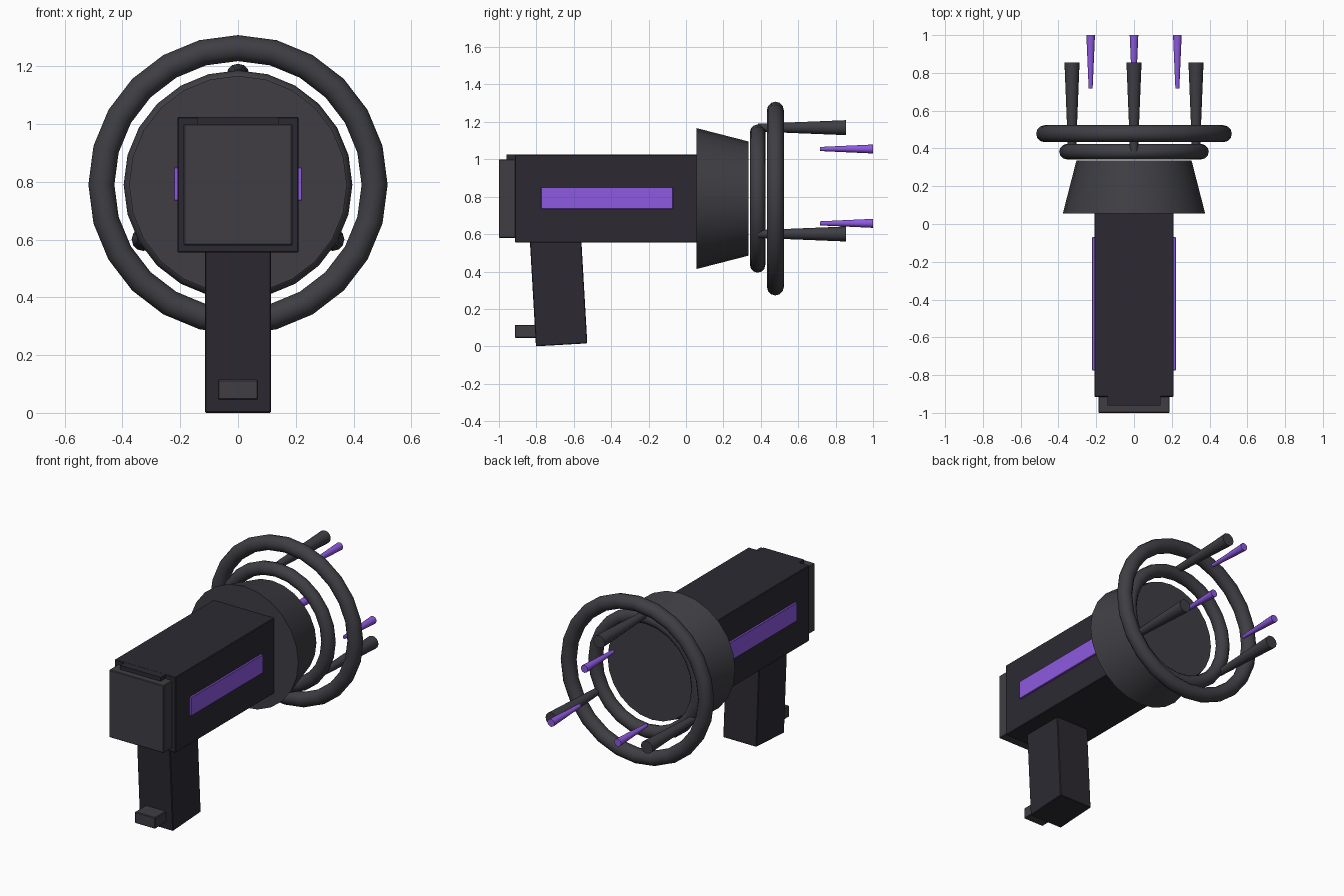
import bpy, math
from math import radians, sin, cos

if "Cube" in bpy.data.objects:
    bpy.data.objects.remove(bpy.data.objects["Cube"])

AXIS_Z = 0.79  # height of the barrel axis


def material(name, rgb):
    m = bpy.data.materials.new(name)
    m.diffuse_color = (*rgb, 1)
    m.use_nodes = True
    m.node_tree.nodes["Principled BSDF"].inputs["Base Color"].default_value = m.diffuse_color
    return m


DARK = material("dark_shell", (0.025, 0.023, 0.031))
GREY = material("charcoal", (0.05, 0.048, 0.057))
PURPLE = material("purple_glow", (0.27, 0.10, 0.75))


def finish(name, mat, smooth=True):
    ob = bpy.context.object
    ob.name = name
    ob.data.materials.append(mat)
    if smooth:
        bpy.ops.object.shade_smooth_by_angle(angle=radians(40))
    return ob


def box(name, lo, hi, mat, bevel=0.004, tilt=0):
    mid = [(a + b) / 2 for a, b in zip(lo, hi)]
    bpy.ops.mesh.primitive_cube_add(size=1, location=mid)
    ob = bpy.context.object
    ob.scale = [b - a for a, b in zip(lo, hi)]
    bpy.ops.object.transform_apply(location=False, rotation=False, scale=True)
    ob.rotation_euler.x = tilt
    if bevel:
        mod = ob.modifiers.new("soft_edges", 'BEVEL')
        mod.width, mod.segments = bevel, 1
    return finish(name, mat, smooth=False)


def cone_y(name, x, z, y0, y1, r0, r1, sides, mat):
    # tapered cylinder running along +y
    bpy.ops.mesh.primitive_cone_add(vertices=sides, radius1=r0, radius2=r1, depth=y1 - y0,
                                    location=(x, (y0 + y1) / 2, z),
                                    rotation=(radians(-90), 0, 0))
    return finish(name, mat)


def ring(name, y, major, minor):
    bpy.ops.mesh.primitive_torus_add(major_segments=24, minor_segments=12,
                                     major_radius=major, minor_radius=minor,
                                     location=(0, y, AXIS_Z), rotation=(radians(90), 0, 0))
    return finish(name, GREY)


# Main housing, rear cap and top rail
box("body", (-0.21, -0.915, 0.555), (0.21, 0.12, 1.025), DARK)
box("rear_cap", (-0.188, -1.0, 0.58), (0.188, -0.88, 1.0), GREY)
box("top_rail", (-0.14, -0.96, 0.97), (0.14, -0.2, 1.0245), DARK, bevel=0)

# Glowing side strips
for side, x in (("left", -0.21), ("right", 0.21)):
    box(side + "_strip", (x - 0.012, -0.775, 0.735), (x + 0.012, -0.07, 0.85), PURPLE, bevel=0.002)

# Tilted grip with a peg at its foot
tilt = radians(3.3)
half = 0.3
cy, cz = -0.665 - half * sin(tilt), 0.008 + half * cos(tilt)
box("grip", (-0.115, cy - 0.1375, cz - half), (0.115, cy + 0.1375, cz + half), DARK, tilt=tilt)
box("grip_peg", (-0.07, -0.915, 0.045), (0.07, -0.76, 0.115), GREY)

# Muzzle and its two rings
cone_y("muzzle", 0, AXIS_Z, 0.055, 0.335, 0.377, 0.305, 24, GREY)
ring("inner_ring", 0.383, 0.355, 0.041)
ring("outer_ring", 0.478, 0.473, 0.045)

# Three prongs with glowing emitters inside them
for i in range(3):
    a = radians(90 + 120 * i)
    cone_y(f"prong_{i + 1}", 0.379 * cos(a), AXIS_Z + 0.379 * sin(a),
           0.385, 0.855, 0.021, 0.04, 12, GREY)
    cone_y(f"emitter_{i + 1}", 0.265 * cos(a), AXIS_Z + 0.265 * sin(a),
           0.717, 1.0, 0.011, 0.024, 10, PURPLE)
